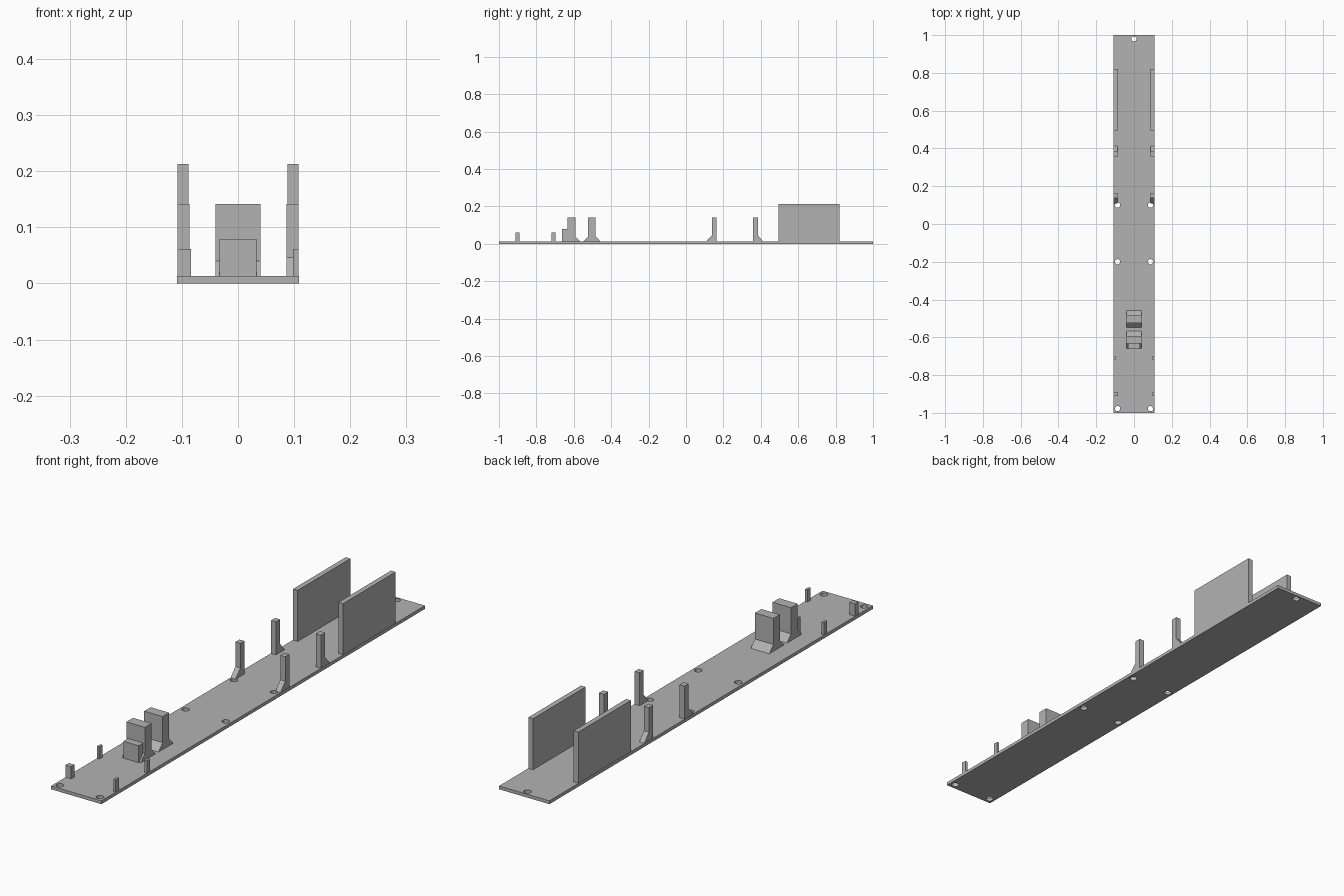
import bpy, bmesh

cube = bpy.data.objects.get("Cube")
if cube:
    bpy.data.objects.remove(cube, do_unlink=True)

grey = bpy.data.materials.new("plain grey")
grey.use_nodes = True
COLOUR = (0.45, 0.45, 0.45, 1)
grey.diffuse_color = COLOUR
grey.node_tree.nodes["Principled BSDF"].inputs["Base Color"].default_value = COLOUR

FLOOR = 0.013   # top of the base plate
EDGE = 0.108    # outer side of the parts along the edges


def add_object(name, bm):
    bmesh.ops.recalc_face_normals(bm, faces=bm.faces)
    mesh = bpy.data.meshes.new(name)
    bm.to_mesh(mesh)
    bm.free()
    mesh.materials.append(grey)
    obj = bpy.data.objects.new(name, mesh)
    bpy.context.collection.objects.link(obj)
    return obj


def extrude_profile(name, x0, x1, profile):
    """Extrude a (y, z) side profile from x0 to x1."""
    bm = bmesh.new()
    face = bm.faces.new([bm.verts.new((x0, y, z)) for y, z in profile])
    new = bmesh.ops.extrude_face_region(bm, geom=[face])["geom"]
    verts = [v for v in new if isinstance(v, bmesh.types.BMVert)]
    bmesh.ops.translate(bm, verts=verts, vec=(x1 - x0, 0, 0))
    return add_object(name, bm)


def upright(name, x0, x1, y0, y1, top, front_foot=0, back_foot=0, foot_top=0.04):
    """Block on the base, with optional sloped feet at front and back."""
    profile = [(y0, top)]
    if front_foot:
        profile += [(y0, foot_top), (y0 - front_foot, FLOOR)]
    else:
        profile += [(y0, FLOOR)]
    if back_foot:
        profile += [(y1 + back_foot, FLOOR), (y1, foot_top)]
    else:
        profile += [(y1, FLOOR)]
    return extrude_profile(name, x0, x1, profile + [(y1, top)])


# Base plate with screw holes
base = extrude_profile("base_plate", -0.109, 0.109,
                       [(-1, 0), (1, 0), (1, FLOOR), (-1, FLOOR)])
holes = [(0, 0.98)] + [(s * 0.087, y) for s in (-1, 1) for y in (-0.977, -0.2, 0.1)]
bm = bmesh.new()
for x, y in holes:
    hole = bmesh.ops.create_cone(bm, cap_ends=True, segments=20,
                                 radius1=0.014, radius2=0.014, depth=0.1)
    bmesh.ops.translate(bm, verts=hole["verts"], vec=(x, y, 0))
cutter = add_object("screw_hole_cutter", bm)
cutter.hide_render = True
cutter.hide_viewport = False
cut = base.modifiers.new("screw_holes", 'BOOLEAN')
cut.object = cutter
cut.solver = 'EXACT'
bpy.context.view_layer.objects.active = base
bpy.ops.object.modifier_apply(modifier=cut.name)
bpy.data.objects.remove(cutter, do_unlink=True)

# Paired walls, posts and pegs along both edges
for side, s in (("right", -1), ("left", 1)):
    upright(side + "_wall", s * 0.088, s * EDGE, 0.495, 0.82, 0.213)
    upright(side + "_front_post", s * 0.0865, s * EDGE, 0.138, 0.163, 0.142,
            front_foot=0.03, foot_top=0.046)
    upright(side + "_back_post", s * 0.0865, s * EDGE, 0.358, 0.384, 0.142,
            back_foot=0.028, foot_top=0.046)
    # The right front peg is the wide one
    inner = 0.084 if s < 0 else 0.098
    upright(side + "_front_peg", s * inner, s * EDGE, -0.911, -0.891, 0.061)
    upright(side + "_back_peg", s * 0.098, s * EDGE, -0.718, -0.698, 0.061)

# Central pair of blocks with sloped feet, and the low step in front
upright("front_block", -0.04, 0.04, -0.633, -0.592, 0.142, 0.026, 0.025)
upright("back_block", -0.04, 0.04, -0.523, -0.483, 0.142, 0.026, 0.025)
upright("front_step", -0.033, 0.033, -0.662, -0.633, 0.079)
